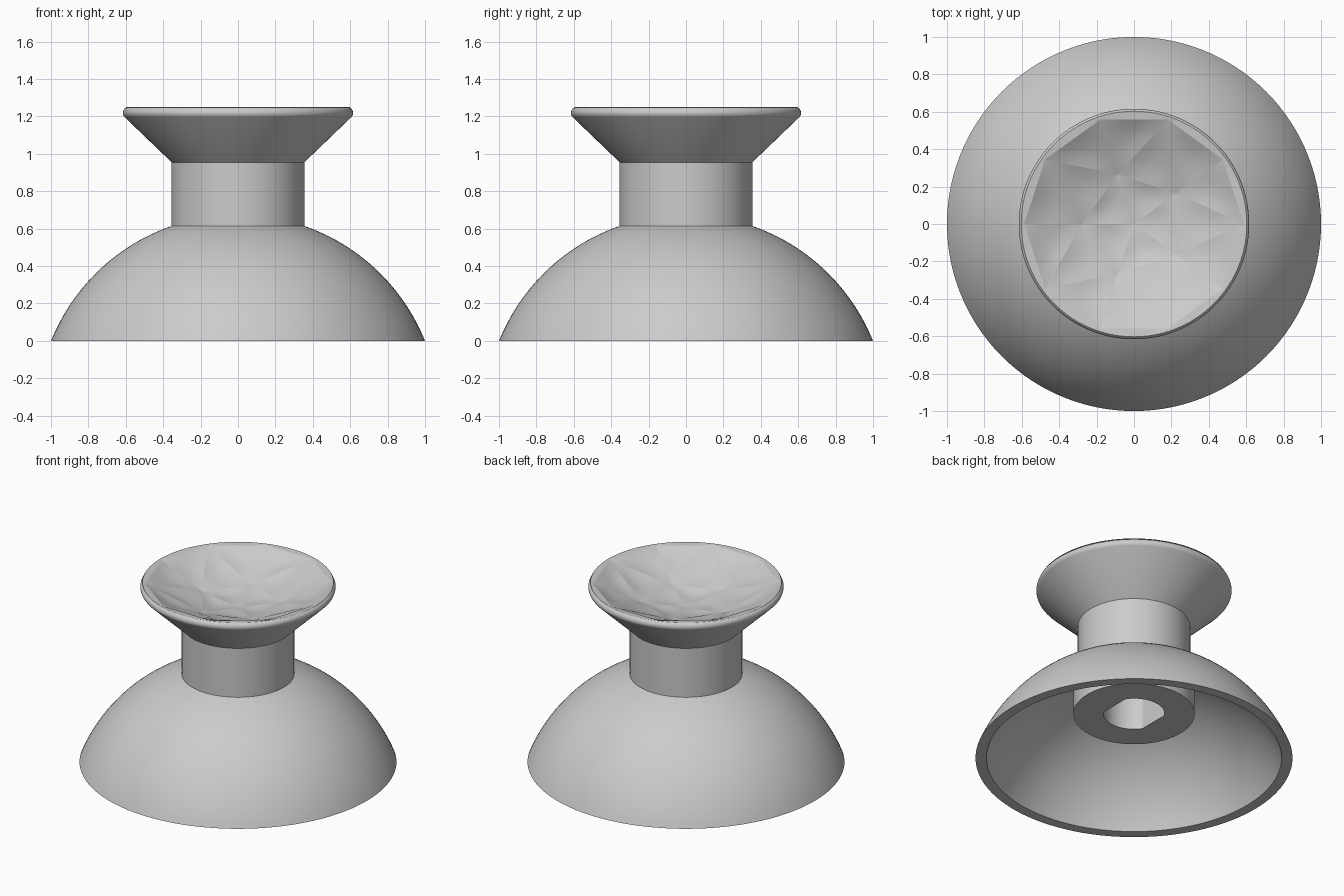
import bpy
import bmesh
from math import sin, cos, pi, sqrt, radians
from mathutils import Vector

cube = bpy.data.objects.get("Cube")
if cube:
    bpy.data.objects.remove(cube, do_unlink=True)

SEGMENTS = 120
grey = bpy.data.materials.new("matte_grey")
grey.use_nodes = True
GREY = (0.6, 0.6, 0.6, 1)
grey.diffuse_color = GREY
grey.node_tree.nodes["Principled BSDF"].inputs["Base Color"].default_value = GREY


def finish(name, bm):
    mesh = bpy.data.meshes.new(name)
    bm.to_mesh(mesh)
    bm.free()
    mesh.materials.append(grey)
    obj = bpy.data.objects.new(name, mesh)
    bpy.context.collection.objects.link(obj)
    return obj


def lathe(name, profile, closed=False):
    """Turn (radius, z) points round z; a radius may be a function of angle."""
    bm = bmesh.new()
    rings = []
    for r, z in profile:
        ring = []
        for i in range(SEGMENTS):
            a = 2 * pi * i / SEGMENTS
            rad = r(a) if callable(r) else r
            ring.append(bm.verts.new((rad * cos(a), rad * sin(a), z)))
        rings.append(ring)
    pairs = list(zip(rings, rings[1:]))
    if closed:
        pairs.append((rings[-1], rings[0]))
    for lower, upper in pairs:
        for i in range(SEGMENTS):
            j = (i + 1) % SEGMENTS
            bm.faces.new((lower[i], lower[j], upper[j], upper[i]))
    bmesh.ops.remove_doubles(bm, verts=bm.verts, dist=1e-5)
    bmesh.ops.recalc_face_normals(bm, faces=bm.faces)
    obj = finish(name, bm)
    bpy.ops.object.select_all(action='DESELECT')
    obj.select_set(True)
    bpy.context.view_layer.objects.active = obj
    bpy.ops.object.shade_smooth_by_angle(angle=radians(30))
    return obj


def arc(radius, r_start, r_end, steps=24):
    """Points on a sphere profile centred below the base."""
    centre = -0.403
    z0 = sqrt(radius ** 2 - r_start ** 2) + centre
    z1 = sqrt(radius ** 2 - r_end ** 2) + centre
    points = []
    for i in range(steps + 1):
        z = z0 + (z1 - z0) * i / steps
        points.append((sqrt(radius ** 2 - (z - centre) ** 2), z))
    return points


# Hollow dome skirt
outer = arc(1.078, 1.0, 0.34)
inner = arc(1.0145, 0.931, 0.34)
lathe("dome_skirt", outer + inner[::-1], closed=True)

# Neck and flared head with a rounded lip
LIP_R, LIP_Z = 0.603, 1.25
lip = [(0.585 + 0.031 * cos(a), 1.219 + 0.031 * sin(a))
       for a in [radians(-45 + 15 * k) for k in range(9)]]
lathe("neck_and_head", [(0.355, 0.59), (0.355, 0.955)] + lip + [(LIP_R, LIP_Z)])


# Socket under the dome, with a bore flattened on two sides
def bore(a):
    return min(0.193, 0.16 / max(abs(cos(a)), 1e-6))


lathe("stem_socket", [(0, 0.85), (bore, 0.85), (bore, 0.32), (0.383, 0.32), (0.383, 0.57)])


# Faceted thumb bowl: dished triangles that meet in sharp ridges
def polar(r, degrees, z):
    a = radians(degrees)
    return Vector((r * cos(a), r * sin(a), z))


def dished_triangle(bm, a, b, c, depth=0.015, n=6):
    grid = {}
    for i in range(n + 1):
        for j in range(n + 1 - i):
            u, v = i / n, j / n
            w = 1 - u - v
            p = a * w + b * u + c * v
            p.z -= 27 * u * v * w * depth
            grid[i, j] = bm.verts.new(p)
    for i in range(n):
        for j in range(n - i):
            bm.faces.new((grid[i, j], grid[i + 1, j], grid[i, j + 1]))
            if i + j < n - 1:
                bm.faces.new((grid[i + 1, j], grid[i + 1, j + 1], grid[i, j + 1]))


bm = bmesh.new()
middle = Vector((0, 0, 1.075))
inner_pts = [polar(0.279, 36 + 72 * k, 1.112) for k in range(5)]
outer_pts = [polar(0.587, 36 * k, 1.246) for k in range(10)]
for k in range(5):
    here, following = inner_pts[k], inner_pts[(k + 1) % 5]
    before, ahead, after = (outer_pts[(2 * k + s) % 10] for s in range(3))
    dished_triangle(bm, middle, here, following)
    dished_triangle(bm, here, before, ahead)
    dished_triangle(bm, here, ahead, after)
    dished_triangle(bm, here, after, following)

# Flat strips joining the ten-sided bowl to the round lip
per_side = SEGMENTS // 10
for k in range(10):
    a, b = outer_pts[k], outer_pts[(k + 1) % 10]
    for s in range(per_side):
        t0, t1 = s / per_side, (s + 1) / per_side
        corners = [a.lerp(b, t0), polar(LIP_R, 36 * (k + t0), LIP_Z),
                   polar(LIP_R, 36 * (k + t1), LIP_Z), a.lerp(b, t1)]
        bm.faces.new([bm.verts.new(p) for p in corners])
for f in bm.faces:
    f.smooth = True
finish("thumb_bowl", bm)
